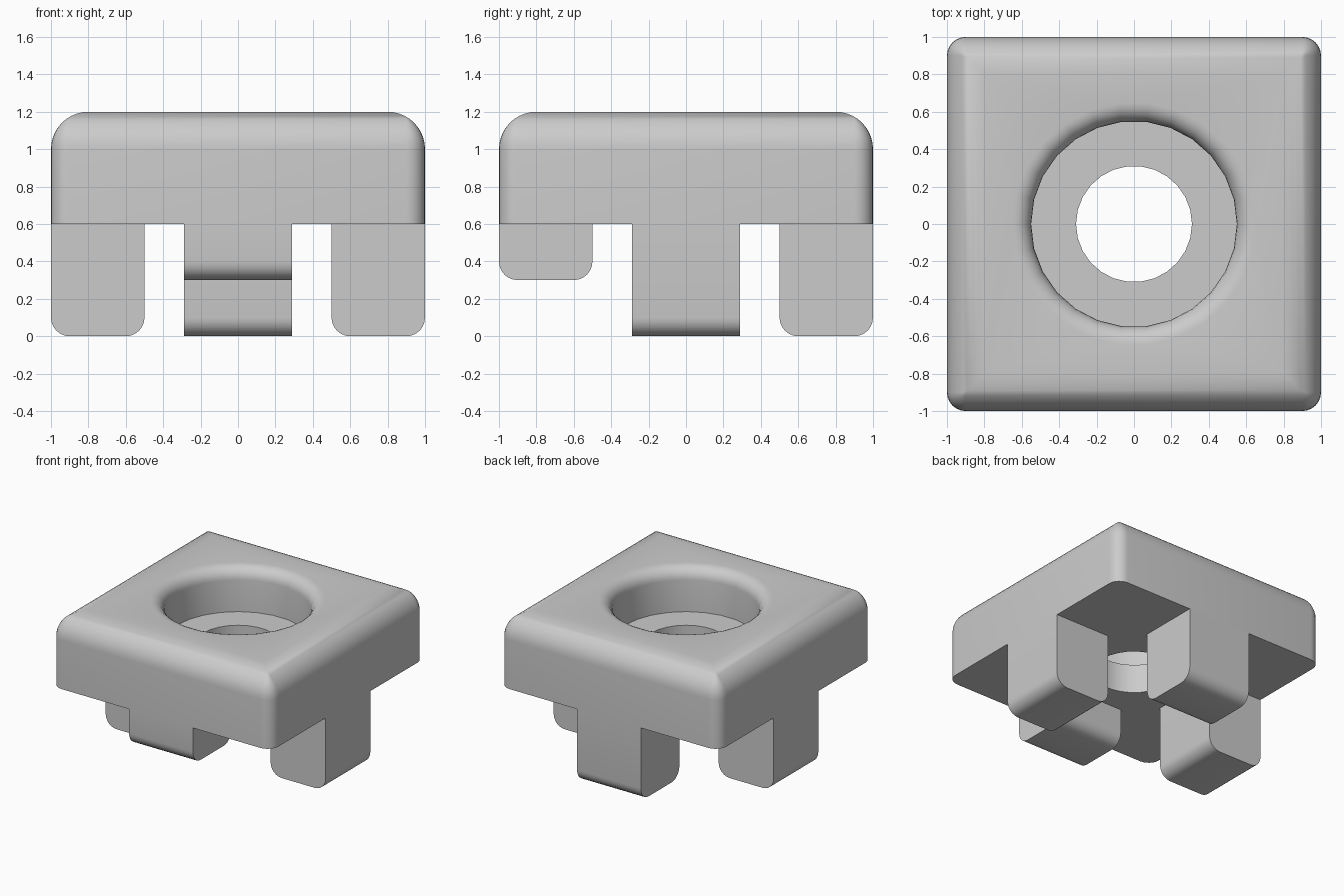
import bpy, bmesh, math

if "Cube" in bpy.data.objects:
    bpy.data.objects.remove(bpy.data.objects["Cube"], do_unlink=True)

grey = bpy.data.materials.new("light_grey")
grey.use_nodes = True
colour = (0.6, 0.6, 0.6, 1)
grey.diffuse_color = colour
grey.node_tree.nodes["Principled BSDF"].inputs["Base Color"].default_value = colour


def finish(bm, name):
    bmesh.ops.remove_doubles(bm, verts=bm.verts, dist=0.0005)
    bmesh.ops.recalc_face_normals(bm, faces=bm.faces)
    mesh = bpy.data.meshes.new(name)
    bm.to_mesh(mesh)
    bm.free()
    mesh.materials.append(grey)
    obj = bpy.data.objects.new(name, mesh)
    bpy.context.collection.objects.link(obj)
    bpy.ops.object.select_all(action='DESELECT')
    obj.select_set(True)
    bpy.context.view_layer.objects.active = obj
    bpy.ops.object.shade_smooth_by_angle(angle=math.radians(35))
    return obj


def loft(bm, rings):
    """Skin a list of point rings and return the vertices of each ring."""
    loops = [[bm.verts.new(p) for p in ring] for ring in rings]
    n = len(loops[0])
    for low, high in zip(loops, loops[1:]):
        for i in range(n):
            j = (i + 1) % n
            bm.faces.new((low[i], low[j], high[j], high[i]))
    return loops


def rounded_square(inset, z, radius=0.1, steps=6):
    r = max(radius - inset, 0)
    c = 1 - inset - r
    points = []
    for k in range(4):
        mid = math.pi * (k / 2 + 0.25)
        sx, sy = math.copysign(c, math.cos(mid)), math.copysign(c, math.sin(mid))
        for s in range(steps + 1):
            a = math.pi / 2 * (k + s / steps)
            points.append((sx + r * math.cos(a), sy + r * math.sin(a), z))
    return points


def circle(r, z, sides=26):
    angles = [2 * math.pi * i / sides for i in range(sides)]
    return [(r * math.cos(a), r * math.sin(a), z) for a in angles]


def arc(steps):
    return [math.pi / 2 * i / steps for i in range(steps + 1)]


def cap(bm, z):
    """Fill the flat area between the outer outline and the hole."""
    edges = [e for e in bm.edges if e.is_boundary
             and all(abs(v.co.z - z) < 1e-4 for v in e.verts)]
    bmesh.ops.triangle_fill(bm, edges=edges, use_beauty=True, normal=(0, 0, 1))


# Plate with rounded top and a stepped round hole
TOP, BASE, SHELF = 1.2, 0.6, 0.84
bm = bmesh.new()
outside = [rounded_square(0, BASE)]
outside += [rounded_square(0.2 * (1 - math.cos(a)), TOP - 0.2 + 0.2 * math.sin(a))
            for a in arc(10)]
loft(bm, outside)
hole = [circle(0.65 - 0.1 * math.sin(a), TOP - 0.1 + 0.1 * math.cos(a)) for a in arc(6)]
hole += [circle(0.55, SHELF), circle(0.31, SHELF), circle(0.31, BASE)]
loft(bm, hole)
bmesh.ops.remove_doubles(bm, verts=bm.verts, dist=0.0005)
bmesh.ops.dissolve_degenerate(bm, edges=bm.edges, dist=0.0005)
cap(bm, TOP)
cap(bm, BASE)
finish(bm, "plate")


# Legs: rounded at the two lower edges, flush with the plate's sides
def leg(name, turn, bottom):
    r, half = 0.1, 0.29
    section = [(0.5, BASE)]
    section += [(0.5 + r - r * math.cos(a), bottom + r - r * math.sin(a)) for a in arc(6)]
    section += [(1 - r + r * math.sin(a), bottom + r - r * math.cos(a)) for a in arc(6)]
    section += [(1, BASE)]
    bm = bmesh.new()
    sides = loft(bm, [[(x, y, z) for x, z in section] for y in (-half, half)])
    for side in sides:
        bm.faces.new(side)
    obj = finish(bm, name)
    obj.rotation_euler.z = math.radians(turn)


leg("left_leg", 0, 0)
leg("back_leg", 90, 0)
leg("right_leg", 180, 0)
leg("front_short_leg", 270, 0.3)
